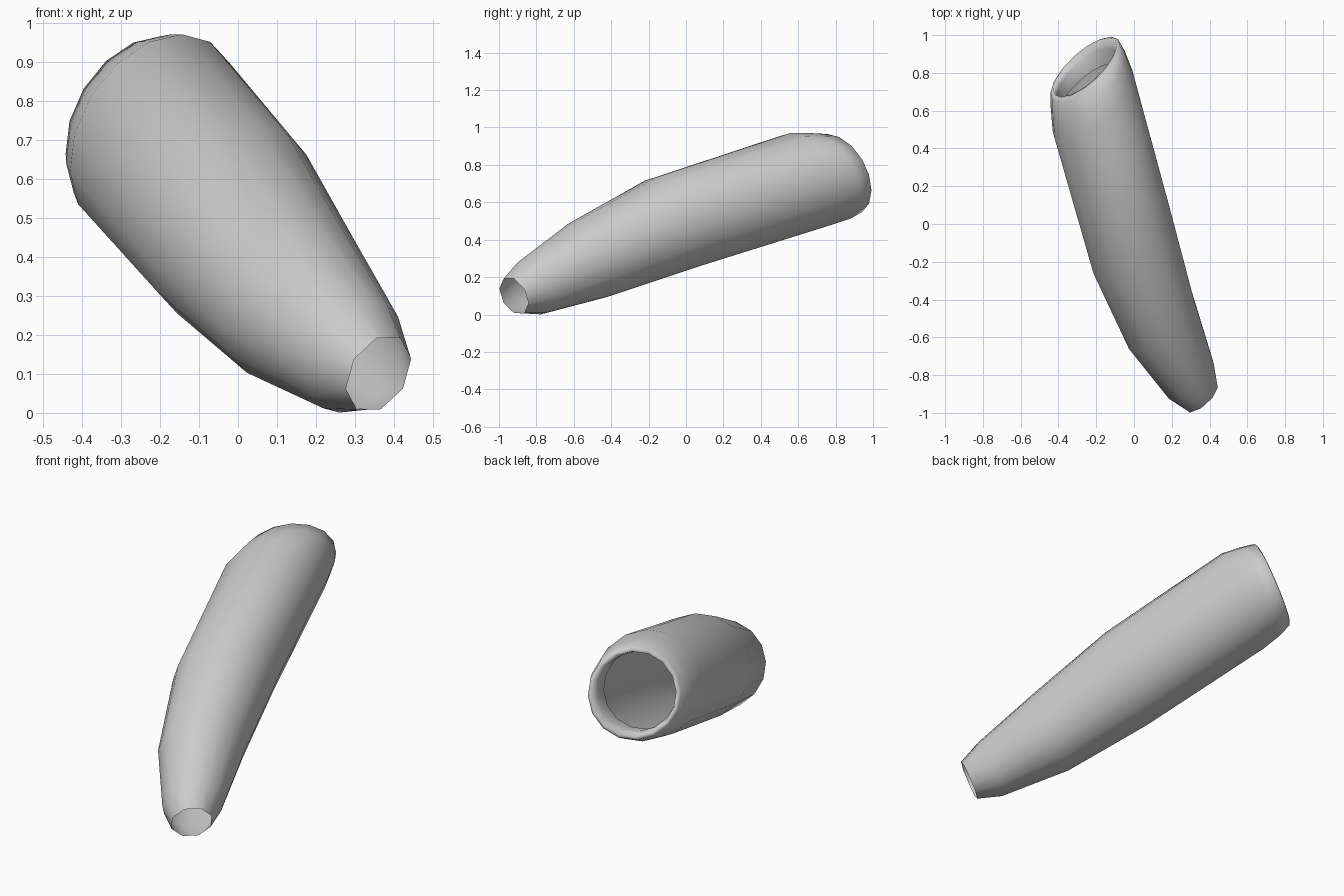
import bpy, bmesh, math
from mathutils import Vector

if "Cube" in bpy.data.objects:
    bpy.data.objects.remove(bpy.data.objects["Cube"])

SIDES = 16
# All rings share one tilted plane: u is its steepest direction, v is level
normal = Vector((-0.62, 0.68, 0.38)).normalized()
u = (Vector((0, 0, 1)) - normal * normal.z).normalized()
v = u.cross(normal).normalized()

# Ring centre and radius, from the narrow opening to the inside of the rolled rim
rings = [
    ((0.36, -0.92, 0.10), 0.107),
    ((0.30, -0.82, 0.145), 0.156),
    ((0.14, -0.51, 0.295), 0.225),
    ((-0.015, -0.08, 0.485), 0.27),
    ((-0.215, 0.635, 0.715), 0.276),
    ((-0.24, 0.745, 0.732), 0.257),
    ((-0.258, 0.82, 0.748), 0.235),
    ((-0.26, 0.83, 0.748), 0.215),
    ((-0.253, 0.785, 0.745), 0.200),
    ((-0.235, 0.70, 0.725), 0.205),
]


def add_ring(bm, centre, radius, octagon):
    verts = []
    for i in range(SIDES):
        a = 2 * math.pi * i / SIDES
        # The narrow opening is eight sided: alternate points lie on flat edges
        r = radius * math.cos(math.pi / 8) if octagon and i % 2 == 0 else radius
        verts.append(bm.verts.new(Vector(centre) + (u * math.cos(a) + v * math.sin(a)) * r))
    return verts


# Tapered sleeve, open at both ends
bm = bmesh.new()
loops = [add_ring(bm, c, r, k == 0) for k, (c, r) in enumerate(rings)]
for a, b in zip(loops, loops[1:]):
    for i in range(SIDES):
        j = (i + 1) % SIDES
        bm.faces.new((a[i], a[j], b[j], b[i]))

# Make the outer wall face outwards
bm.normal_update()
face = bm.faces[:][SIDES * 3]
axis_point = (Vector(rings[3][0]) + Vector(rings[4][0])) / 2
if face.normal.dot(face.calc_center_median() - axis_point) < 0:
    bmesh.ops.reverse_faces(bm, faces=bm.faces[:])
for f in bm.faces:
    f.smooth = True

mesh = bpy.data.meshes.new("sleeve")
bm.to_mesh(mesh)
bm.free()
sleeve = bpy.data.objects.new("sleeve", mesh)
bpy.context.collection.objects.link(sleeve)
